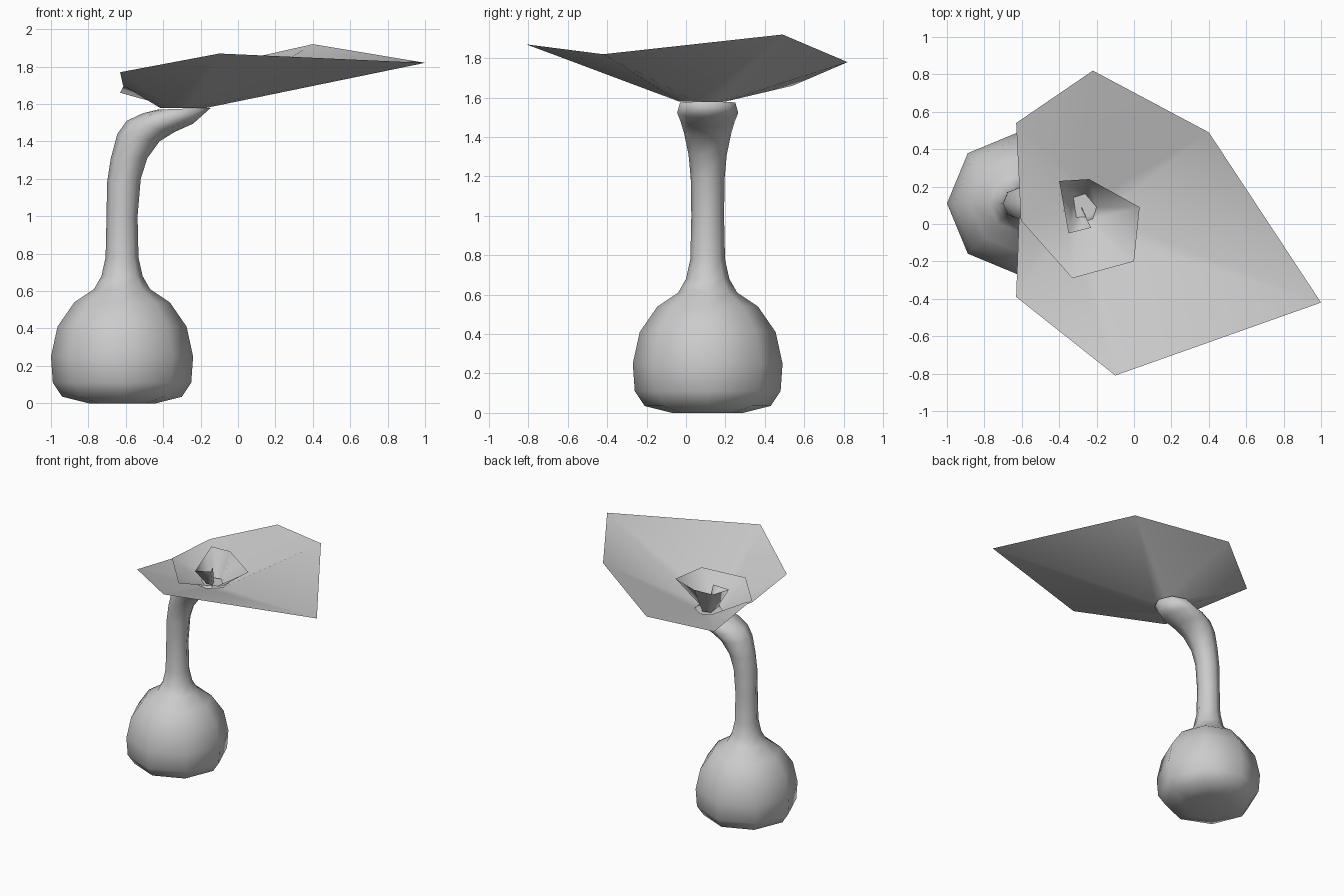
import bpy, bmesh, math
from mathutils import Vector

if "Cube" in bpy.data.objects:
    bpy.data.objects.remove(bpy.data.objects["Cube"])

grey = bpy.data.materials.new("plain grey")
grey.use_nodes = True
COLOUR = (0.6, 0.6, 0.6, 1)
grey.diffuse_color = COLOUR
grey.node_tree.nodes["Principled BSDF"].inputs["Base Color"].default_value = COLOUR

AXIS_X, AXIS_Y = -0.62, 0.11


def finish(bm, name, closed):
    if closed:
        bmesh.ops.recalc_face_normals(bm, faces=bm.faces)
    for f in bm.faces:
        f.smooth = True
    mesh = bpy.data.meshes.new(name)
    bm.to_mesh(mesh)
    bm.free()
    mesh.materials.append(grey)
    obj = bpy.data.objects.new(name, mesh)
    bpy.context.collection.objects.link(obj)
    return obj


def tube(name, rings, sides=8):
    """Loft of elliptical rings, each given by its left and right point and depth."""
    bm = bmesh.new()
    loops = []
    for lx, lz, rx, rz, depth in rings:
        left, right = Vector((lx, AXIS_Y, lz)), Vector((rx, AXIS_Y, rz))
        mid, half = (left + right) / 2, (right - left) / 2
        loop = []
        for i in range(sides):
            a = math.tau * i / sides
            loop.append(bm.verts.new(mid + half * math.cos(a) + Vector((0, depth * math.sin(a), 0))))
        loops.append(loop)
    for lo, hi in zip(loops, loops[1:]):
        for i in range(sides):
            j = (i + 1) % sides
            bm.faces.new((lo[i], lo[j], hi[j], hi[i]))
    bm.faces.new(loops[0][::-1])
    bm.faces.new(loops[-1])
    return finish(bm, name, True)


# Round bulb and straight neck: (radius, height)
profile = [(0.18, 0), (0.32, 0.035), (0.37, 0.11), (0.38, 0.25), (0.345, 0.41),
           (0.255, 0.54), (0.15, 0.61), (0.11, 0.68), (0.088, 0.78), (0.083, 1.0)]
body = [(AXIS_X - r, z, AXIS_X + r, z, r) for r, z in profile]
# Bent, flaring end of the neck, closed with a shallow bowl
body += [(-0.70, 1.18, -0.52, 1.20, 0.086),
         (-0.68, 1.31, -0.485, 1.31, 0.097),
         (-0.645, 1.44, -0.42, 1.40, 0.12),
         (-0.595, 1.51, -0.34, 1.45, 0.138),
         (-0.51, 1.55, -0.24, 1.495, 0.155),
         (-0.43, 1.57, -0.145, 1.58, 0.14),
         (-0.37, 1.57, -0.2, 1.575, 0.08)]
tube("bulb_and_neck", body)

# Rolled petal: one sheet spiralling inward; rim points from the outer end
rim = [(-0.615, 0.03, 1.70), (-0.63, -0.39, 1.77), (-0.10, -0.81, 1.87),
       (1.0, -0.42, 1.82), (0.40, 0.49, 1.92), (-0.22, 0.82, 1.78),
       (-0.63, 0.54, 1.66), (-0.605, 0.02, 1.71), (-0.33, -0.29, 1.70),
       (0.0, -0.20, 1.73), (0.03, 0.09, 1.74), (-0.24, 0.24, 1.78),
       (-0.40, 0.23, 1.78), (-0.35, -0.05, 1.70), (-0.23, -0.02, 1.72),
       (-0.28, 0.08, 1.70)]
CENTRE = Vector((-0.28, 0.09, 1.58))
bm = bmesh.new()
columns = []
for i, point in enumerate(rim):
    top = Vector(point)
    out = top - CENTRE
    out.z = 0
    t = i / (len(rim) - 1)
    foot = CENTRE + out.normalized() * (0.14 - 0.09 * t) if out.length > 0.02 else CENTRE
    columns.append((bm.verts.new(foot), bm.verts.new(top)))
for (a, b), (c, d) in zip(columns, columns[1:]):
    bm.faces.new((a, b, d, c))
finish(bm, "rolled_petal", False)
